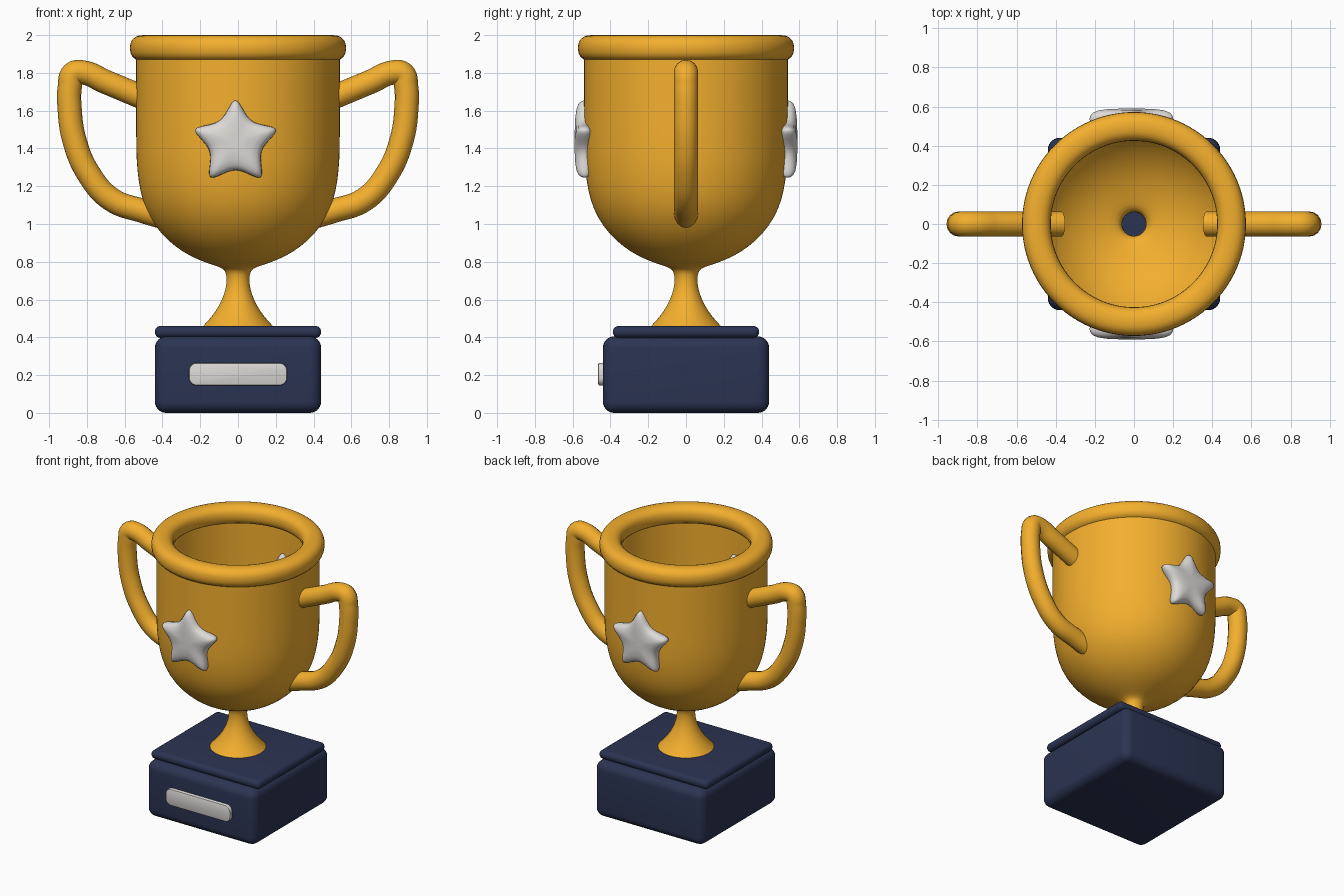
import bpy, bmesh, math
from mathutils import Vector

if "Cube" in bpy.data.objects:
    bpy.data.objects.remove(bpy.data.objects["Cube"])


def material(name, rgb):
    m = bpy.data.materials.new(name)
    m.diffuse_color = (*rgb, 1)
    m.use_nodes = True
    m.node_tree.nodes["Principled BSDF"].inputs["Base Color"].default_value = m.diffuse_color
    return m


GOLD = material("gold", (0.90, 0.43, 0.027))
NAVY = material("navy", (0.024, 0.034, 0.085))
SILVER = material("silver", (0.72, 0.70, 0.68))


def finish(bm, name, mat, angle=40):
    me = bpy.data.meshes.new(name)
    bm.to_mesh(me)
    bm.free()
    ob = bpy.data.objects.new(name, me)
    bpy.context.collection.objects.link(ob)
    me.materials.append(mat)
    bpy.ops.object.select_all(action='DESELECT')
    ob.select_set(True)
    bpy.context.view_layer.objects.active = ob
    bpy.ops.object.shade_smooth_by_angle(angle=math.radians(angle))
    return ob


def lathe(name, profile, mat, closed=False, n=64, subdivide=0):
    bm = bmesh.new()
    rings = [[bm.verts.new((r * math.cos(2 * math.pi * i / n), r * math.sin(2 * math.pi * i / n), z))
              for i in range(n)] for r, z in profile]
    pairs = list(zip(rings, rings[1:]))
    if closed:
        pairs.append((rings[-1], rings[0]))
    for a, b in pairs:
        for i in range(n):
            j = (i + 1) % n
            bm.faces.new((a[i], a[j], b[j], b[i]))
    ob = finish(bm, name, mat, 80)
    if subdivide:
        s = ob.modifiers.new("smooth", 'SUBSURF')
        s.levels = s.render_levels = subdivide
    return ob


def box(name, lo, hi, mat, radius, segments=6, corner=0):
    bm = bmesh.new()
    bmesh.ops.create_cube(bm, size=1)
    for v in bm.verts:
        v.co = Vector([(l + h) / 2 + c * (h - l) for l, h, c in zip(lo, hi, v.co)])
    if corner:  # round the outline seen from the front first
        along_y = [e for e in bm.edges if abs(e.verts[0].co.y - e.verts[1].co.y) > 1e-4]
        bmesh.ops.bevel(bm, geom=along_y, offset=corner, segments=6, profile=0.5, affect='EDGES')
    edges = [e for e in bm.edges if e.calc_face_angle() > math.radians(50)]
    bmesh.ops.bevel(bm, geom=edges, offset=radius, segments=segments, profile=0.5, affect='EDGES')
    return finish(bm, name, mat)


# Base block, top slab and front plaque
box("base_block", (-0.44, -0.44, 0), (0.44, 0.44, 0.405), NAVY, 0.06)
box("base_slab", (-0.44, -0.387, 0.397), (0.44, 0.387, 0.46), NAVY, 0.03)
box("plaque", (-0.26, -0.465, 0.145), (0.26, -0.40, 0.265), SILVER, 0.008, 2, 0.042)

# Thin-walled cup with hollow stem
lathe("cup", [(0.20, 0.445), (0.185, 0.46), (0.137, 0.51), (0.098, 0.57), (0.072, 0.63), (0.06, 0.68),
              (0.06, 0.735), (0.075, 0.765), (0.13, 0.782), (0.21, 0.81), (0.29, 0.85), (0.37, 0.91),
              (0.44, 0.988), (0.492, 1.08), (0.52, 1.18), (0.535, 1.29), (0.54, 1.40), (0.54, 1.60),
              (0.54, 1.80), (0.54, 1.92)], GOLD, subdivide=1)

# Thick rounded rim
rim = []
for k in range(24):
    a = 2 * math.pi * k / 24
    c, s = math.cos(a), math.sin(a)
    rim.append((0.4985 + 0.0735 * math.copysign(abs(c) ** 0.85, c),
                1.931 + 0.069 * math.copysign(abs(s) ** 0.85, s)))
lathe("rim", rim, GOLD, closed=True, n=96)

# Handles swept along a path
PATH = [(0.47, 1.655), (0.54, 1.685), (0.70, 1.752), (0.825, 1.803), (0.873, 1.795), (0.89, 1.73), (0.892, 1.62),
        (0.865, 1.44), (0.79, 1.265), (0.67, 1.13), (0.50, 1.068), (0.37, 1.03)]
for side, label in ((1, "right"), (-1, "left")):
    cu = bpy.data.curves.new("handle_" + label, 'CURVE')
    cu.dimensions = '3D'
    cu.bevel_depth = 0.064
    cu.bevel_resolution = 6
    cu.resolution_u = 8
    cu.use_fill_caps = True
    sp = cu.splines.new('BEZIER')
    sp.bezier_points.add(len(PATH) - 1)
    for p, (x, z) in zip(sp.bezier_points, PATH):
        p.co = (side * x, 0, z)
        p.handle_left_type = p.handle_right_type = 'AUTO'
    ob = bpy.data.objects.new("handle_" + label, cu)
    bpy.context.collection.objects.link(ob)
    cu.materials.append(GOLD)
    bpy.ops.object.select_all(action='DESELECT')
    ob.select_set(True)
    bpy.context.view_layer.objects.active = ob
    bpy.ops.object.convert(target='MESH')
    bpy.ops.object.shade_smooth_by_angle(angle=math.radians(50))

# Puffy stars, front and back: rounded outline filled by domed rings
corners = [Vector((math.sin(math.pi * k / 5), math.cos(math.pi * k / 5))) * (0.132 if k % 2 else 0.252)
           for k in range(10)]
outline = [corners[k].lerp(corners[(k + 1) % 10], t / 8) for k in range(10) for t in range(8)]
for _ in range(7):
    outline = [(outline[i - 1] + outline[i] * 2 + outline[(i + 1) % 80]) / 4 for i in range(80)]
RINGS = [(0.3, 0.589), (0.6, 0.586), (0.8, 0.579), (0.92, 0.568), (0.98, 0.553), (1, 0.535),
         (0.97, 0.517), (0.88, 0.503), (0.6, 0.497)]
for side, label in ((-1, "front"), (1, "back")):
    bm = bmesh.new()
    rings = [[bm.verts.new((-0.013 + p.x * s, side * y, 1.43 + p.y * s)) for p in outline] for s, y in RINGS]
    for a, b in zip(rings, rings[1:]):
        for i in range(80):
            j = (i + 1) % 80
            bm.faces.new((a[i], a[j], b[j], b[i]))
    bm.faces.new(rings[0])
    bm.faces.new(rings[-1])
    bmesh.ops.recalc_face_normals(bm, faces=bm.faces)
    finish(bm, "star_" + label, SILVER, 60)
